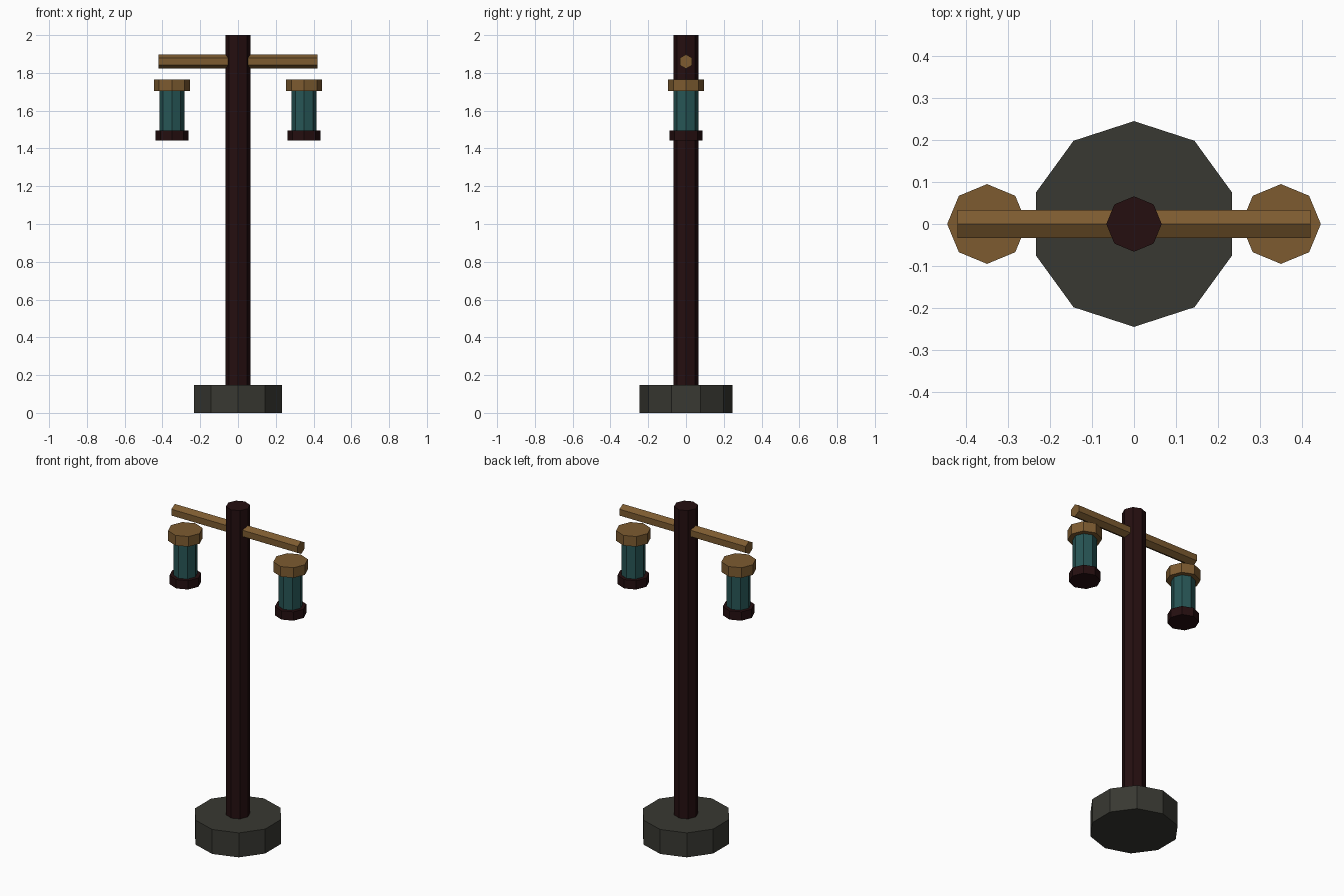
import bpy
import math

if "Cube" in bpy.data.objects:
    bpy.data.objects.remove(bpy.data.objects["Cube"])


def material(name, rgb):
    m = bpy.data.materials.new(name)
    m.diffuse_color = (*rgb, 1)
    m.use_nodes = True
    m.node_tree.nodes["Principled BSDF"].inputs["Base Color"].default_value = m.diffuse_color
    return m


stone = material("dark stone", (0.040, 0.040, 0.032))
dark_wood = material("dark wood", (0.018, 0.0045, 0.005))
light_wood = material("light wood", (0.205, 0.105, 0.030))
glass = material("teal glass", (0.020, 0.092, 0.092))


def prism(name, sides, radius, z0, z1, mat, x=0):
    """Upright flat-sided prism between two heights."""
    bpy.ops.mesh.primitive_cylinder_add(vertices=sides, radius=radius, depth=z1 - z0,
                                        location=(x, 0, (z0 + z1) / 2))
    ob = bpy.context.object
    ob.name = name
    ob.data.materials.append(mat)
    return ob


# Foot and pole
prism("base", 10, 0.245, 0, 0.147, stone)
prism("pole", 8, 0.066, 0.10, 2.0, dark_wood)

# Crossbar: hexagonal rod along x with a ridge on top
bar = prism("crossbar", 6, 0.038, -0.42, 0.42, light_wood)
bar.rotation_euler = (math.pi / 2, 0, math.pi / 2)
bar.location = (0, 0, 1.86)

# Pair of hanging lanterns
for side, x in (("left", -0.35), ("right", 0.35)):
    prism(side + "_lantern_cap", 8, 0.095, 1.703, 1.764, light_wood, x)
    prism(side + "_lantern_glass", 8, 0.066, 1.48, 1.72, glass, x)
    prism(side + "_lantern_bottom", 8, 0.087, 1.442, 1.495, dark_wood, x)
